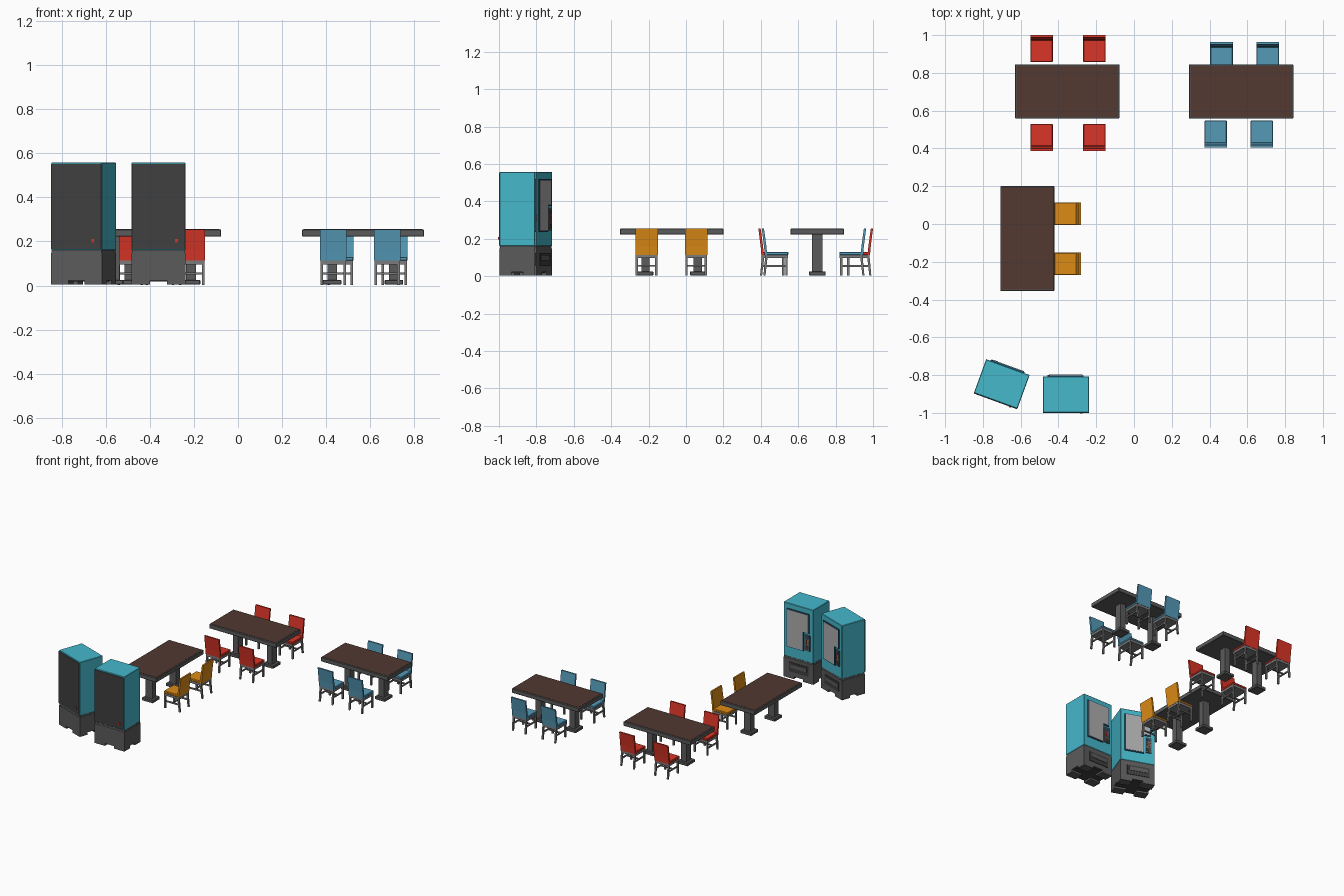
import bpy, bmesh, math
from mathutils import Matrix, Vector

if "Cube" in bpy.data.objects:
    bpy.data.objects.remove(bpy.data.objects["Cube"])


def material(name, r, g, b):
    m = bpy.data.materials.new(name)
    m.diffuse_color = (r, g, b, 1)
    m.use_nodes = True
    m.node_tree.nodes["Principled BSDF"].inputs["Base Color"].default_value = m.diffuse_color
    return m


BROWN = material("brown wood", 0.085, 0.04, 0.031)
GREY = material("dark grey metal", 0.105, 0.105, 0.105)
STEEL = material("chair grey", 0.20, 0.20, 0.20)
RED = material("red", 0.70, 0.035, 0.02)
BLUE = material("steel blue", 0.09, 0.32, 0.47)
ORANGE = material("orange", 0.72, 0.26, 0.008)
CYAN = material("cyan", 0.06, 0.48, 0.60)
BLACK = material("charcoal", 0.05, 0.05, 0.05)
GLASS = material("light grey glass", 0.42, 0.42, 0.42)
NAVY = material("navy trim", 0.015, 0.08, 0.17)


def place(x, y, deg=0):
    return Matrix.Translation((x, y, 0)) @ Matrix.Rotation(math.radians(deg), 4, 'Z')


def finish(name, bm, mat, m, bevel=0):
    bmesh.ops.recalc_face_normals(bm, faces=bm.faces)
    if bevel:
        bmesh.ops.bevel(bm, geom=list(bm.edges), offset=bevel, segments=1, affect='EDGES')
    me = bpy.data.meshes.new(name)
    bm.to_mesh(me)
    bm.free()
    me.materials.append(mat)
    ob = bpy.data.objects.new(name, me)
    ob.matrix_world = m
    bpy.context.collection.objects.link(ob)
    return ob


def box(name, m, mat, x, y, z, bevel=0):
    """Box from (low, high) pairs on each axis."""
    bm = bmesh.new()
    bmesh.ops.create_cube(bm, size=1)
    for v in bm.verts:
        v.co = Vector([(p[0] + p[1]) / 2 + c * (p[1] - p[0]) for p, c in zip((x, y, z), v.co)])
    return finish(name, bm, mat, m, bevel)


def prism(name, m, mat, pts, axis, lo, hi):
    """Extrude a 2D profile along x (points are y,z) or y (points are x,z)."""
    bm = bmesh.new()
    vs = [bm.verts.new((lo, a, b) if axis == 'x' else (a, lo, b)) for a, b in pts]
    f = bm.faces.new(vs)
    r = bmesh.ops.extrude_face_region(bm, geom=[f])
    d = (hi - lo, 0, 0) if axis == 'x' else (0, hi - lo, 0)
    bmesh.ops.translate(bm, vec=d, verts=[g for g in r['geom'] if isinstance(g, bmesh.types.BMVert)])
    return finish(name, bm, mat, m)


def table(m):
    hx, hy = 0.277, 0.143
    box("table_top", m, GREY, (-hx, hx), (-hy, hy), (0.222, 0.254), 0.003)
    box("table_surface", m, BROWN, (-hx + .008, hx - .008), (-hy + .008, hy - .008), (0.25, 0.2555))
    for c in (-0.14, 0.14):
        box("pedestal_foot", m, GREY, (c - .042, c + .042), (-.045, .045), (0.004, 0.026), 0.003)
        box("pedestal_column", m, GREY, (c - .022, c + .022), (-.027, .027), (0.024, 0.224))


def chair(m, mat):
    # origin at the rear edge, chair faces +y
    w = 0.06
    box("seat_cushion", m, mat, (-w, w), (0.016, 0.143), (0.112, 0.13), 0.004)
    box("seat_frame", m, STEEL, (-w + .002, w - .002), (0.018, 0.141), (0.096, 0.113))
    prism("backrest", m, mat, [(0.016, 0.113), (0.029, 0.113), (0.025, 0.16),
                               (0.012, 0.255), (0.0, 0.255), (0.012, 0.16)], 'x', -w, w)
    for s in (-1, 1):
        c = s * 0.052
        x = (c - .006, c + .006)
        box("front_leg", m, STEEL, x, (0.127, 0.139), (0.003, 0.1))
        prism("rear_leg", m, STEEL, [(0.009, 0.003), (0.020, 0.003), (0.031, 0.1), (0.018, 0.1)], 'x', *x)
        box("side_stretcher", m, STEEL, (c - .004, c + .004), (0.02, 0.13), (0.05, 0.06))
    box("cross_stretcher", m, STEEL, (-.05, .05), (0.071, 0.081), (0.051, 0.059))


def machine(m):
    # origin at the centre, door side faces +y
    hx, hy = 0.1225, 0.095
    box("cabinet", m, CYAN, (-hx, hx), (-hy, hy), (0.16, 0.558), 0.003)
    box("rear_panel", m, BLACK, (-hx + .002, hx - .002), (-hy - .003, -hy + .002), (0.165, 0.551))
    box("rear_switch", m, RED, (0.075, 0.087), (-hy - .007, -hy), (0.195, 0.21))
    box("base", m, GREY, (-hx, hx), (-hy, hy), (0.022, 0.148))
    box("base_collar", m, GREY, (-hx + .002, hx - .002), (-hy + .002, hy - .002), (0.145, 0.166))
    box("base_underside", m, BLACK, (-hx + .01, hx - .01), (-hy + .01, hy - .01), (0.018, 0.024))
    for sx in (-1, 1):
        for sy in (-1, 1):
            box("foot", m, GREY, sorted((sx * .038, sx * hx)), sorted((sy * .03, sy * hy)), (0.004, 0.023))

    # display window with a notch for the keypad
    def window(i):
        return [(-.093 + i, .52 - i), (.093 - i, .52 - i), (.093 - i, .235 + i),
                (-.045 + i, .235 + i), (-.045 + i, .375 + i), (-.093 + i, .375 + i)]
    prism("window_frame", m, NAVY, window(0), 'y', hy - .002, hy + .006)
    prism("window_glass", m, GLASS, window(.006), 'y', hy, hy + .009)
    # keypad
    box("keypad", m, GREY, (-.098, -.055), (hy - .002, hy + .007), (0.245, 0.362))
    box("keypad_screen", m, NAVY, (-.09, -.063), (hy, hy + .009), (0.335, 0.352))
    for r in range(3):
        for c in range(2):
            x, z = -.09 + c * .016, .295 + r * .012
            box("button", m, RED if c else GLASS, (x, x + .011), (hy, hy + .010), (z, z + .008))
    box("coin_return", m, BLACK, (-.09, -.063), (hy, hy + .009), (0.255, 0.28))
    # delivery slot
    box("slot_frame", m, BLACK, (-.085, .075), (hy - .002, hy + .004), (0.055, 0.125))
    box("slot_flap", m, GREY, (-.072, .062), (hy, hy + .007), (0.085, 0.113))


# Tables
table(place(-0.353, 0.702))
table(place(0.567, 0.702))
table(place(-0.565, -0.077, 90))

# Chairs in rows: x positions, rear edge y, turn, colour
for xs, y, deg, mat in (((-0.489, -0.21), 1.0, 180, RED), ((-0.489, -0.21), 0.387, 0, RED),
                        ((0.463, 0.708), 0.963, 180, BLUE), ((0.432, 0.676), 0.405, 0, BLUE)):
    for x in xs:
        chair(place(x, y, deg), mat)
for y in (0.054, -0.211):
    chair(place(-0.28, y, 90), ORANGE)

# Vending machines
machine(place(-0.36, -0.902))
machine(place(-0.70, -0.847, -20))
